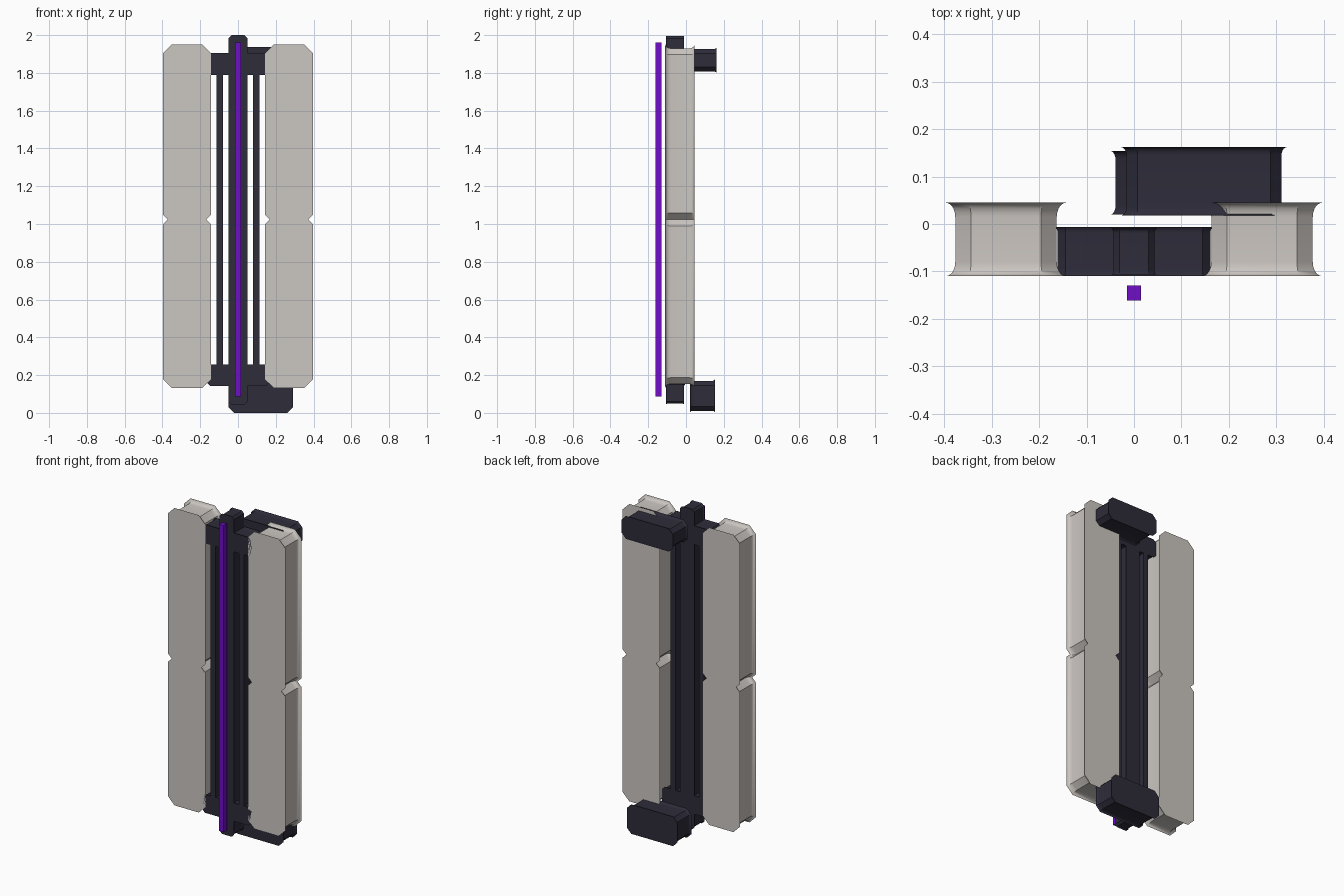
import bpy, bmesh, math
from mathutils import Vector

if "Cube" in bpy.data.objects:
    bpy.data.objects.remove(bpy.data.objects["Cube"])


def material(name, rgb):
    m = bpy.data.materials.new(name)
    m.diffuse_color = (*rgb, 1)
    m.use_nodes = True
    m.node_tree.nodes["Principled BSDF"].inputs["Base Color"].default_value = m.diffuse_color
    return m


STONE = material("warm grey", (0.60, 0.565, 0.535))
DARK = material("dark slate", (0.027, 0.025, 0.042))
PURPLE = material("purple", (0.165, 0.004, 0.58))


def inset(outline, d):
    """Mitred inward offset of a counter-clockwise outline."""
    pts, n = [Vector(p) for p in outline], len(outline)
    out = []
    for i in range(n):
        a = (pts[i] - pts[i - 1]).normalized()
        b = (pts[(i + 1) % n] - pts[i]).normalized()
        na, nb = Vector((-a.y, a.x)), Vector((-b.y, b.x))
        out.append(pts[i] + (na + nb) * d / (1 + na.dot(nb)))
    return out


def prism(name, outline, y0, y1, mat, lip=0.0, depth=0.025):
    """Extrude an x/z outline along y, with thin lips curving into a waist."""
    steps = [(0, 0)]
    if lip:
        angles = [i * math.pi / 10 for i in range(6)]
        steps = [(lip * math.sin(t), depth * (1 - math.cos(t))) for t in angles]
    layers = [(y0 + d, f) for f, d in steps] + [(y1 - d, f) for f, d in reversed(steps)]
    bm = bmesh.new()
    rings = [[bm.verts.new((p[0], y, p[1])) for p in inset(outline, f)] for y, f in layers]
    n = len(outline)
    for r, s in zip(rings, rings[1:]):
        for i in range(n):
            bm.faces.new((r[i], r[(i + 1) % n], s[(i + 1) % n], s[i]))
    bm.faces.new(rings[0])
    bm.faces.new(rings[-1])
    bmesh.ops.recalc_face_normals(bm, faces=bm.faces)
    me = bpy.data.meshes.new(name)
    bm.to_mesh(me)
    bm.free()
    ob = bpy.data.objects.new(name, me)
    bpy.context.collection.objects.link(ob)
    me.materials.append(mat)
    if lip:
        bpy.ops.object.select_all(action='DESELECT')
        ob.select_set(True)
        bpy.context.view_layer.objects.active = ob
        bpy.ops.object.shade_smooth_by_angle(angle=math.radians(30))
    return ob


def rect(x0, x1, z0, z1, c=0.0, notch=None):
    """Rectangle with chamfered corners and optional V notches in both sides."""
    if not c:
        return [(x0, z0), (x1, z0), (x1, z1), (x0, z1)]
    right = [(x1, z0 + c), (x1, z1 - c)]
    left = [(x0, z1 - c), (x0, z0 + c)]
    if notch:
        z, d = notch
        right[1:1] = [(x1, z - d), (x1 - d, z), (x1, z + d)]
        left[1:1] = [(x0, z + d), (x0 + d, z), (x0, z - d)]
    return [(x0 + c, z0), (x1 - c, z0)] + right + [(x1 - c, z1), (x0 + c, z1)] + left


# Paired long side panels and thin rails
for side, s in (("left", -1), ("right", 1)):
    x0, x1 = sorted((s * 0.143, s * 0.397))
    prism(side + "_panel", rect(x0, x1, 0.133, 1.95, 0.045, (1.024, 0.026)),
          -0.11, 0.045, STONE, 0.02, 0.03)
    x0, x1 = sorted((s * 0.08, s * 0.113))
    prism(side + "_rail", rect(x0, x1, 0.2, 1.85), -0.105, -0.012, DARK)

# Central frame: post and two crossbars
prism("centre_post", rect(-0.049, 0.049, 0.043, 2.0, 0.016), -0.107, -0.01, DARK, 0.006, 0.01)
prism("lower_crossbar", rect(-0.167, 0.167, 0.143, 0.256, 0.02), -0.11, -0.006, DARK, 0.006, 0.015)
prism("upper_crossbar", rect(-0.167, 0.167, 1.79, 1.905, 0.02), -0.11, -0.006, DARK, 0.006, 0.015)

# Offset blocks on the back
prism("upper_back_block", rect(-0.027, 0.322, 1.797, 1.937, 0.03), 0.018, 0.162, DARK, 0.011, 0.018)
prism("lower_back_block", rect(-0.05, 0.292, 0.0, 0.18, 0.03), 0.02, 0.154, DARK, 0.011, 0.018)

# Slim strip floating in front
prism("front_strip", rect(-0.015, 0.015, 0.087, 1.96), -0.161, -0.13, PURPLE)
